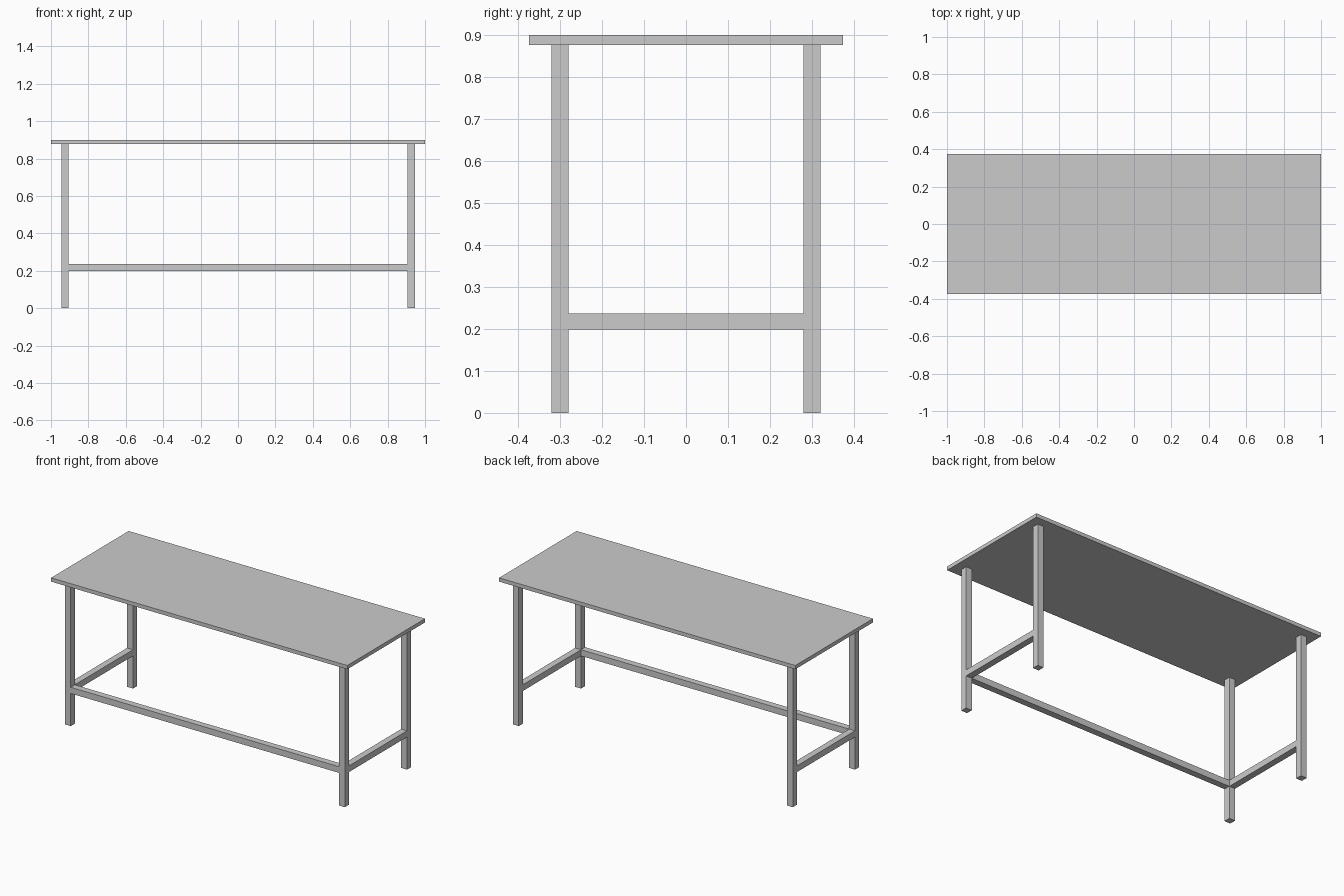
import bpy

if "Cube" in bpy.data.objects:
    bpy.data.objects.remove(bpy.data.objects["Cube"])


def box(name, lo, hi):
    """Axis-aligned box between two corners."""
    bpy.ops.mesh.primitive_cube_add(
        size=1, location=[(a + b) / 2 for a, b in zip(lo, hi)])
    ob = bpy.context.object
    ob.name = name
    ob.scale = [b - a for a, b in zip(lo, hi)]
    bpy.ops.object.transform_apply(location=False, rotation=False, scale=True)
    return ob


LEG_X, LEG_Y, HALF = 0.925, 0.30, 0.02     # leg centres and half thickness
TOP_Z, UNDER_Z = 0.90, 0.877               # table top faces
RAIL_LO, RAIL_HI = 0.199, 0.237            # stretcher heights

# Table top
box("table_top", (-1, -0.374, UNDER_Z), (1, 0.374, TOP_Z))

for side, sx in (("left", -1), ("right", 1)):
    x = sx * LEG_X
    # Legs
    for end, sy in (("front", -1), ("back", 1)):
        y = sy * LEG_Y
        box(f"{end}_{side}_leg", (x - HALF, y - HALF, 0),
            (x + HALF, y + HALF, UNDER_Z))
    # Side stretcher between front and back legs
    box(f"{side}_stretcher", (x - HALF, -LEG_Y + HALF, RAIL_LO),
        (x + HALF, LEG_Y - HALF, RAIL_HI))

# Long stretcher between the front legs only
box("front_stretcher", (-LEG_X + HALF, -LEG_Y - HALF, RAIL_LO),
    (LEG_X - HALF, -LEG_Y + HALF, RAIL_HI))
